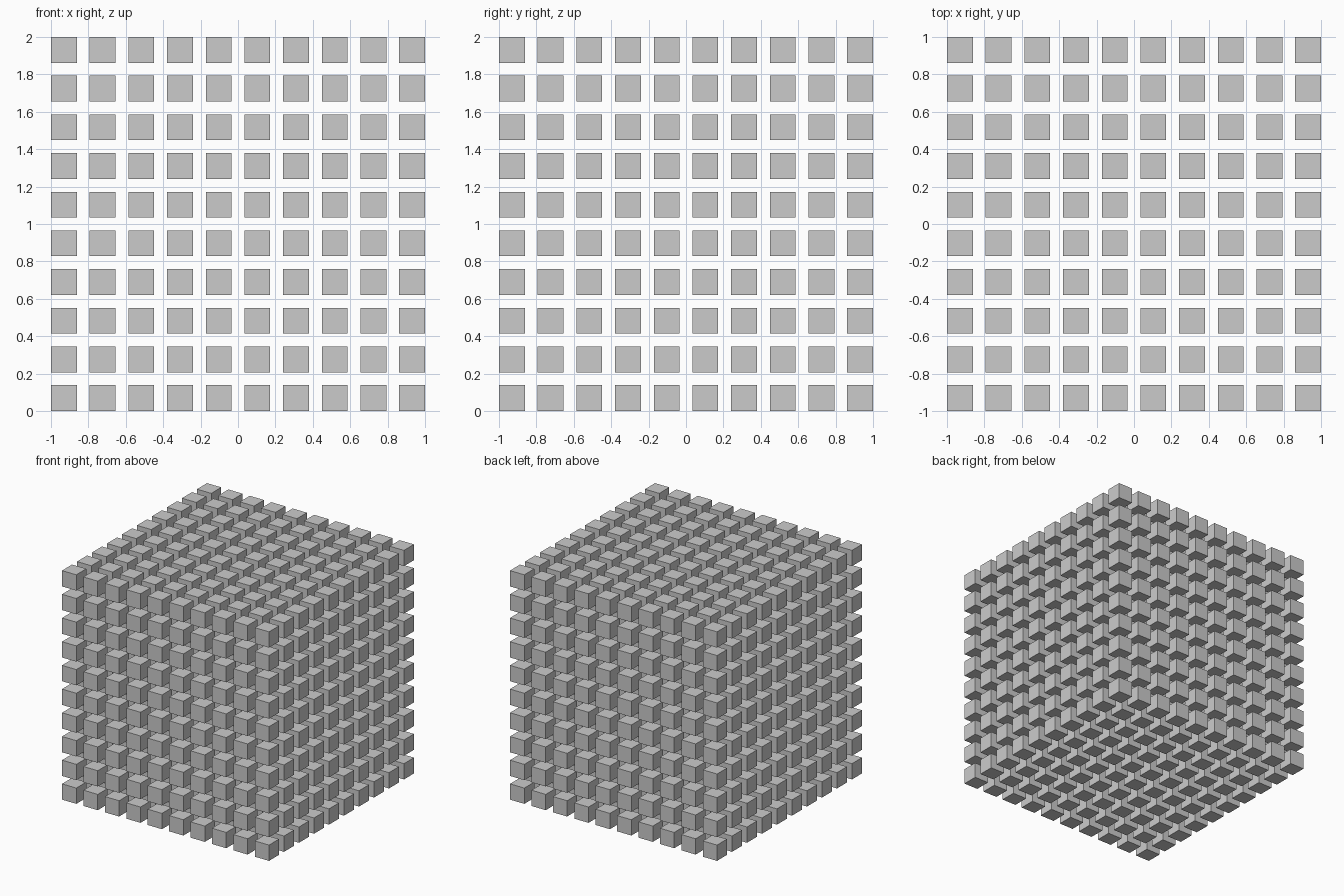
import bpy

if "Cube" in bpy.data.objects:
    bpy.data.objects.remove(bpy.data.objects["Cube"])

COUNT = 10
# gap between cubes is half a cube: 10 cubes + 9 gaps = 2 units
SIZE = 2 / (COUNT + (COUNT - 1) * 0.5)
PITCH = SIZE * 1.5

# first small cube, in the low corner of the lattice
bpy.ops.mesh.primitive_cube_add(size=SIZE, location=(-1 + SIZE / 2, -1 + SIZE / 2, SIZE / 2))
lattice = bpy.context.object
lattice.name = "cube_lattice"

# repeat it along each axis
for axis, name in enumerate(("columns", "rows", "layers")):
    array = lattice.modifiers.new(name, 'ARRAY')
    array.count = COUNT
    array.use_relative_offset = False
    array.use_constant_offset = True
    offset = [0.0, 0.0, 0.0]
    offset[axis] = PITCH
    array.constant_offset_displace = offset
